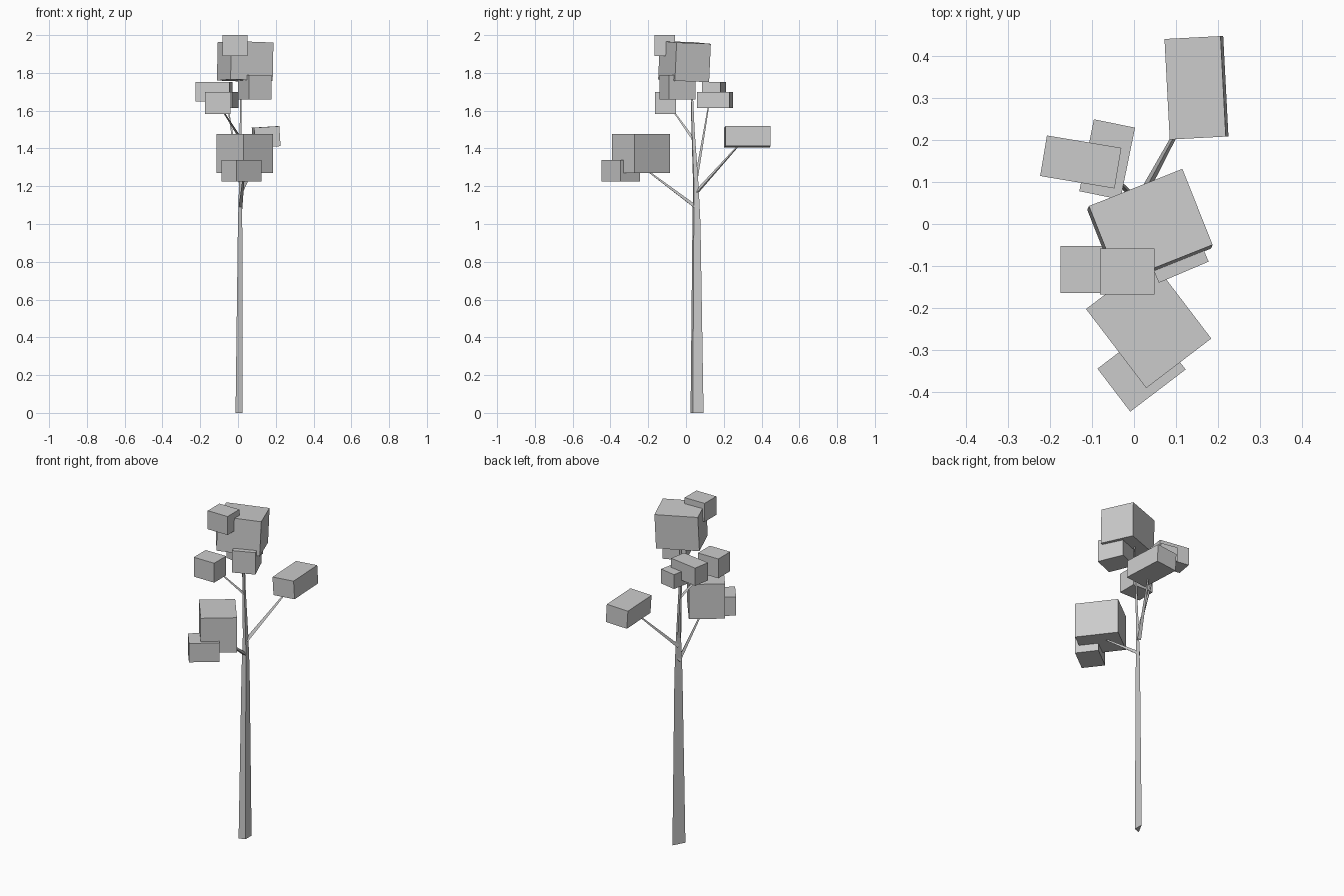
import bpy
import bmesh
from math import radians
from mathutils import Vector, Euler

if "Cube" in bpy.data.objects:
    bpy.data.objects.remove(bpy.data.objects["Cube"])


def finish(name, bm):
    bmesh.ops.recalc_face_normals(bm, faces=bm.faces)
    me = bpy.data.meshes.new(name)
    bm.to_mesh(me)
    bm.free()
    ob = bpy.data.objects.new(name, me)
    bpy.context.collection.objects.link(ob)
    return ob


def loft(name, rings):
    """Skin a list of three-point rings and cap the ends."""
    bm = bmesh.new()
    loops = [[bm.verts.new(p) for p in ring] for ring in rings]
    for a, b in zip(loops, loops[1:]):
        for i in range(3):
            j = (i + 1) % 3
            bm.faces.new((a[i], a[j], b[j], b[i]))
    bm.faces.new(loops[0])
    bm.faces.new(loops[-1])
    return finish(name, bm)


def branch(name, path, r0, r1):
    """Tapered three-sided branch between two points."""
    start, end = Vector(path[0]), Vector(path[1])
    turn = (end - start).to_track_quat('Z', 'Y')
    tri = [Vector((0, 1, 0)), Vector((-0.87, -0.5, 0)), Vector((0.87, -0.5, 0))]
    return loft(name, [[p + turn @ (v * r) for v in tri]
                       for p, r in ((start, r0), (end, r1))])


def leaf_block(name, centre, size, turn=0, tilt=(0, 0)):
    bm = bmesh.new()
    bmesh.ops.create_cube(bm, size=1)
    bmesh.ops.scale(bm, vec=size, verts=bm.verts)
    ob = finish(name, bm)
    ob.location = centre
    ob.rotation_euler = Euler((radians(tilt[0]), radians(tilt[1]), radians(turn)))
    return ob


# Trunk: flattened triangular section, tapering and bending at the branches
section = [(-0.0185, -0.034), (0.0185, 0.035), (0.0185, -0.022)]
stations = [(0.0055, 0.058, 0, 1), (0.011, 0.055, 1.0, 0.62),
            (0.013, 0.052, 1.2, 0.42), (0.013, 0.037, 1.5, 0.24),
            (0.018, 0.025, 1.85, 0.12)]
loft("trunk", [[Vector((x + u * s, y + v * s, z)) for u, v in section]
               for x, y, z, s in stations])

# Branches
branch("branch_front", ((0.012, 0.055, 1.085), (0.035, -0.23, 1.30)), 0.012, 0.004)
branch("branch_back_right", ((0.014, 0.058, 1.17), (0.145, 0.30, 1.44)), 0.012, 0.004)
branch("branch_back_left", ((0.012, 0.05, 1.22), (-0.06, 0.125, 1.66)), 0.010, 0.003)
branch("branch_left", ((0.012, 0.035, 1.455), (-0.10, -0.09, 1.63)), 0.008, 0.003)

# Foliage: name, centre, size, turn, tilt
for block in (
    ("crown_large", (0.038, -0.008, 1.86), (0.24, 0.195, 0.203), 21.7, (-2, 2)),
    ("crown_top", (-0.016, -0.113, 1.945), (0.13, 0.11, 0.11)),
    ("crown_lower", (0.089, -0.045, 1.725), (0.129, 0.152, 0.13), 23),
    ("left_front_leaves", (-0.108, -0.109, 1.64), (0.134, 0.112, 0.115)),
    ("left_back_leaves", (-0.127, 0.148, 1.70), (0.18, 0.098, 0.105), -9.5),
    ("back_leaves", (-0.064, 0.154, 1.656), (0.10, 0.175, 0.085), -11.5),
    ("right_back_leaves", (0.149, 0.325, 1.461), (0.134, 0.24, 0.106), 3, (0, -3.5)),
    ("front_leaves_large", (0.035, -0.238, 1.373), (0.195, 0.237, 0.206), 37.3),
    ("front_leaves_small", (0.018, -0.346, 1.282), (0.166, 0.129, 0.112), 37.3),
):
    leaf_block(*block)
